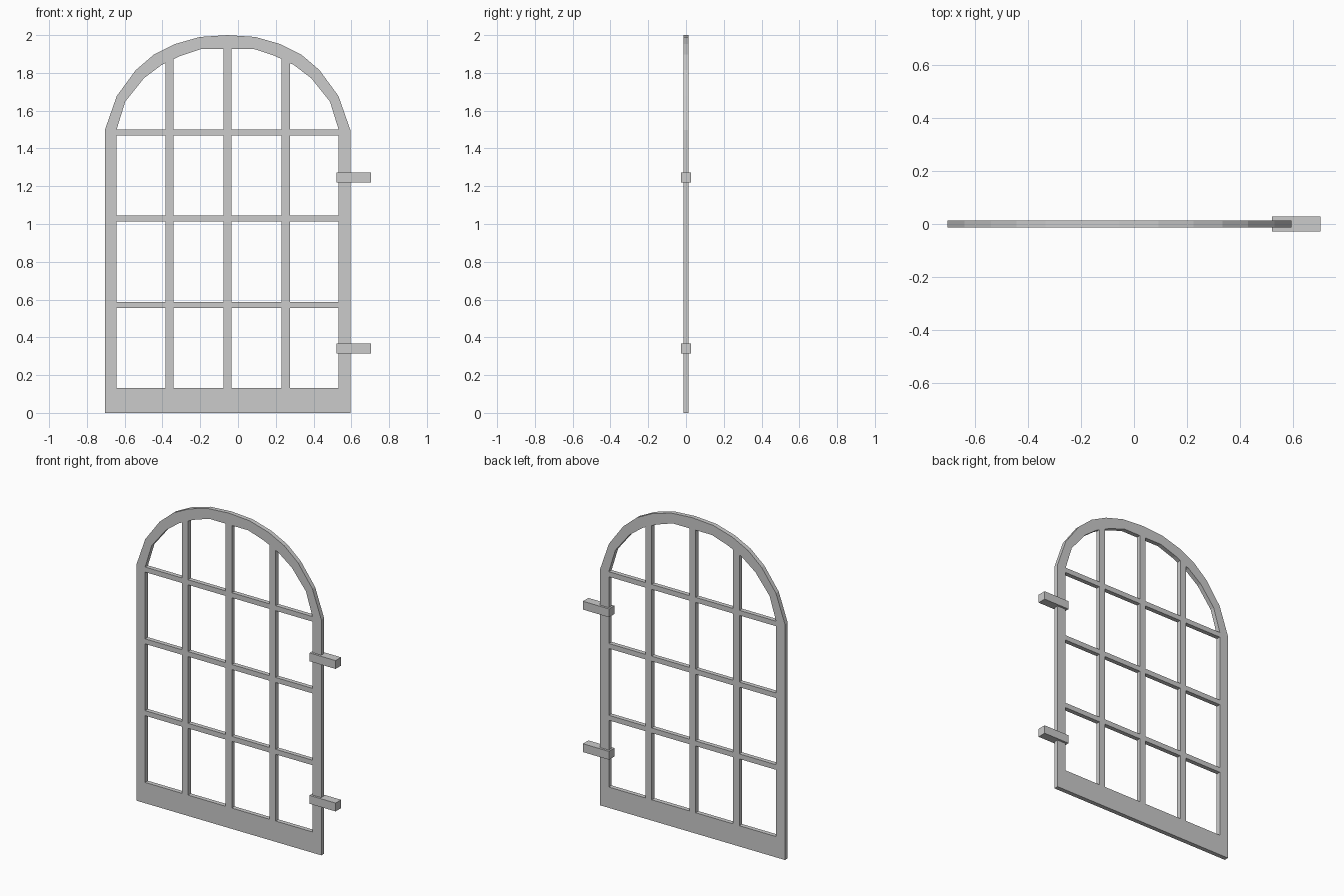
import bpy

if "Cube" in bpy.data.objects:
    bpy.data.objects.remove(bpy.data.objects["Cube"])

CX = -0.055      # centre line of the gate leaf
D = 0.014        # half thickness of the leaf
HALF_W, IN_W, RAIL_Z = 0.65, 0.588, 0.132
BAR_X = [-0.308, 0.0, 0.308]
BAR_HW = 0.0215

# right half of each arch curve, from spring to just before the crown
OUT = [(HALF_W, 1.497), (0.587, 1.677), (0.486, 1.815), (0.39, 1.897), (0.28, 1.952), (0.148, 1.990)]
INN = [(IN_W, 1.499), (0.542, 1.648), (0.443, 1.772), (0.35, 1.842), (0.25, 1.890), (0.138, 1.927)]


def make(name, verts, faces):
    mesh = bpy.data.meshes.new(name)
    mesh.from_pydata(verts, [], faces)
    mesh.update()
    obj = bpy.data.objects.new(name, mesh)
    bpy.context.collection.objects.link(obj)
    return obj


def prism(name, profile, d):
    """Extrude a counter-clockwise (x, z) profile from y=-d to y=d."""
    n = len(profile)
    verts = [(x, y, z) for y in (-d, d) for x, z in profile]
    faces = [list(range(n)), list(range(2 * n - 1, n - 1, -1))]
    faces += [(i, i + n, (i + 1) % n + n, (i + 1) % n) for i in range(n)]
    return make(name, verts, faces)


def box(name, x0, x1, z0, z1, d):
    return prism(name, [(x0, z0), (x1, z0), (x1, z1), (x0, z1)], d)


def loop(half, base_w, base_z, top):
    pts = [(-base_w, base_z), (base_w, base_z)] + half + [(0, top)]
    pts += [(-x, z) for x, z in reversed(half)]
    return [(CX + x, z) for x, z in pts]


def arch_z(x):
    """Height of the inner arch edge at distance x from the centre."""
    pts = INN + [(0, 1.927)]
    for (xa, za), (xb, zb) in zip(pts, pts[1:]):
        if xb <= abs(x) <= xa:
            return za + (zb - za) * (xa - abs(x)) / (xa - xb)


# Arched outer frame: closed ring of quads between the two loops
outer = loop(OUT, HALF_W, 0.0, 2.0)
inner = loop(INN, IN_W, RAIL_Z, 1.927)
n = len(outer)
rings = [(outer, -D), (inner, -D), (inner, D), (outer, D)]
verts = [(x, y, z) for pts, y in rings for x, z in pts]
faces = []
for r in range(4):
    a, b = r * n, (r + 1) % 4 * n
    for i in range(n):
        j = (i + 1) % n
        faces.append((a + i, a + j, b + j, b + i))
make("arched_frame", verts, faces)

# Vertical bars, cut to the slope of the arch
for k, bx in enumerate(BAR_X):
    l, r = bx - BAR_HW, bx + BAR_HW
    prism(f"vertical_bar_{k}", [(CX + l, RAIL_Z), (CX + r, RAIL_Z),
                                (CX + r, arch_z(r)), (CX + l, arch_z(l))], D)

# Horizontal bars, fitted between the verticals
edges = [-IN_W] + [bx + s * BAR_HW for bx in BAR_X for s in (-1, 1)] + [IN_W]
for row in range(3):
    z0 = 0.556 + row * 0.456
    for k in range(0, len(edges), 2):
        box(f"horizontal_bar_{row}_{k // 2}", CX + edges[k], CX + edges[k + 1], z0, z0 + 0.032, D)

# Hinge blocks on the right stile
for name, z in (("lower_hinge", 0.340), ("upper_hinge", 1.245)):
    box(name, 0.522, 0.705, z - 0.0265, z + 0.0265, 0.0275)
